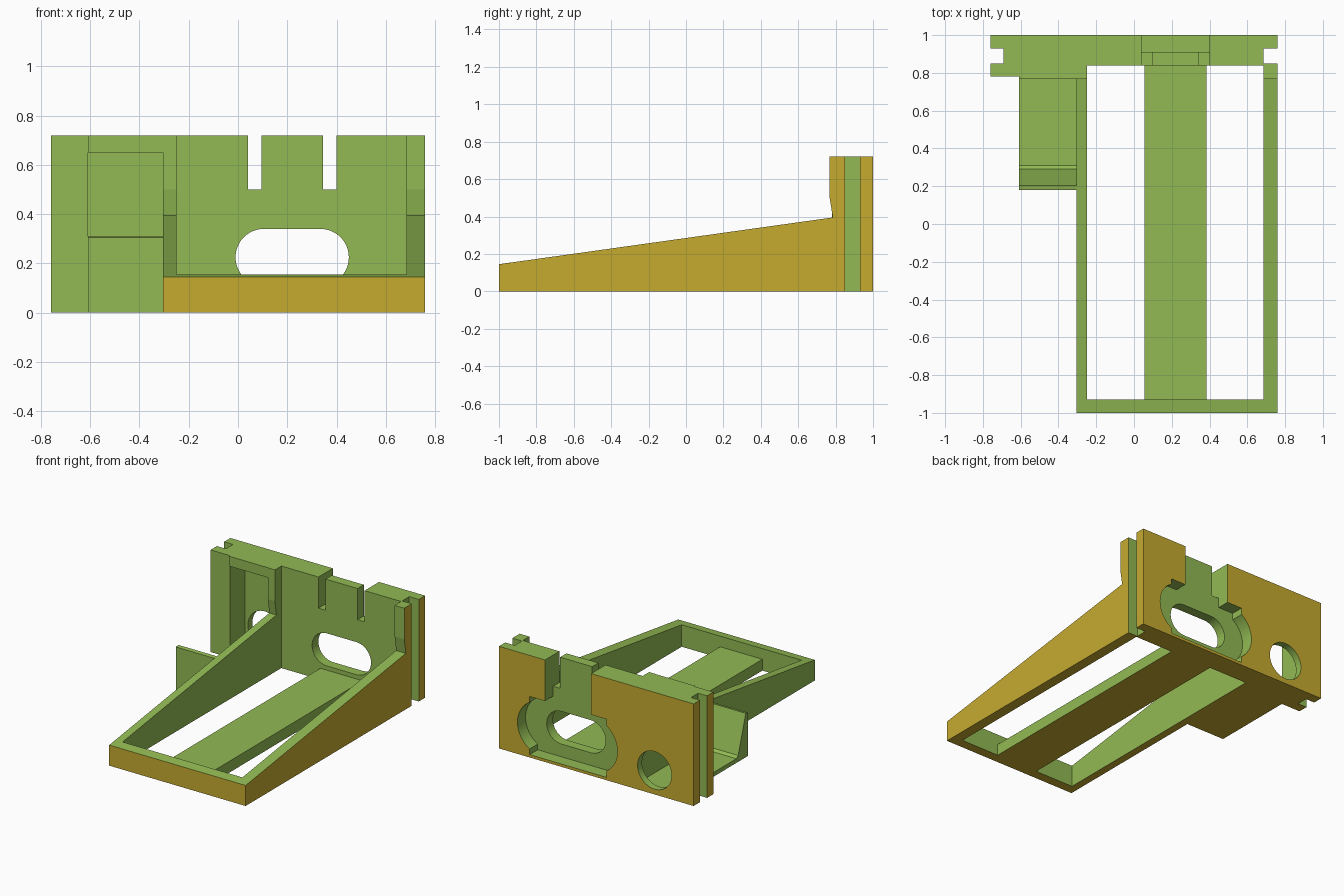
import bpy, bmesh, math
from mathutils import Vector

if "Cube" in bpy.data.objects:
    bpy.data.objects.remove(bpy.data.objects["Cube"])


def material(name, rgb):
    m = bpy.data.materials.new(name)
    m.diffuse_color = (*rgb, 1)
    m.use_nodes = True
    m.node_tree.nodes["Principled BSDF"].inputs["Base Color"].default_value = m.diffuse_color
    return m


GREEN = material("leaf green", (0.287, 0.491, 0.087))
GOLD = material("olive gold", (0.565, 0.407, 0.03))


def prism(name, outline, lo, hi, axis):
    """Extrude a 2D outline along an axis: X takes (y,z), Y takes (x,z), Z takes (x,y)."""
    def place(p, d):
        a, b = p
        return {"X": (d, a, b), "Y": (a, d, b), "Z": (a, b, d)}[axis]
    bm = bmesh.new()
    face = bm.faces.new([bm.verts.new(place(p, lo)) for p in outline])
    ext = bmesh.ops.extrude_face_region(bm, geom=[face])
    move = Vector(place((0, 0), hi - lo))
    bmesh.ops.translate(bm, vec=move, verts=[v for v in ext["geom"] if isinstance(v, bmesh.types.BMVert)])
    bmesh.ops.recalc_face_normals(bm, faces=bm.faces)
    me = bpy.data.meshes.new(name)
    bm.to_mesh(me)
    bm.free()
    ob = bpy.data.objects.new(name, me)
    bpy.context.collection.objects.link(ob)
    return ob


def rect(x0, x1, z0, z1):
    return [(x0, z0), (x1, z0), (x1, z1), (x0, z1)]


def stadium(cx, cz, half, r, n=24):
    pts = []
    for side, start in ((1, -math.pi / 2), (-1, math.pi / 2)):
        for i in range(n + 1):
            a = start + math.pi * i / n
            pts.append((cx + side * half + r * math.cos(a), cz + r * math.sin(a)))
    return pts


def circle(cx, cz, r, n=48):
    return [(cx + r * math.cos(2 * math.pi * i / n), cz + r * math.sin(2 * math.pi * i / n)) for i in range(n)]


def cut(ob, outline, y0, y1):
    """Cut an x/z outline out of the object between two depths."""
    tool = prism("cutter", outline, y0, y1, "Y")
    mod = ob.modifiers.new("cut", "BOOLEAN")
    mod.operation, mod.solver, mod.object = "DIFFERENCE", "EXACT", tool
    dg = bpy.context.evaluated_depsgraph_get()
    me = bpy.data.meshes.new_from_object(ob.evaluated_get(dg))
    ob.modifiers.clear()
    ob.data = me
    bpy.data.objects.remove(tool)


def paint(ob):
    """Gold on the outermost front, back, side and bottom planes, green elsewhere."""
    ob.data.materials.clear()
    ob.data.materials.append(GREEN)
    ob.data.materials.append(GOLD)
    for p in ob.data.polygons:
        c, n = p.center, p.normal
        outer = ((abs(n.x) > 0.9 and abs(c.x) > 0.758)
                 or (abs(n.y) > 0.9 and abs(c.y) > 0.998)
                 or (n.z < -0.9 and c.z < 0.002))
        p.material_index = 1 if outer else 0


# Back plate with a vertical groove at each end
plate = prism("back_plate", [
    (-0.76, 0.78), (-0.61, 0.78), (-0.61, 0.77), (-0.305, 0.77), (-0.305, 0.84), (0.76, 0.84),
    (0.76, 0.85), (0.685, 0.85), (0.685, 0.93), (0.76, 0.93), (0.76, 1.0), (-0.76, 1.0),
    (-0.76, 0.93), (-0.69, 0.93), (-0.69, 0.85), (-0.76, 0.85)], 0, 0.72, "Z")

# Rear pocket with its open top channel
cut(plate, rect(-0.08, 0.52, 0.02, 0.43), 0.91, 1.1)
cut(plate, stadium(0.225, 0.225, 0.2, 0.19), 0.91, 1.1)
cut(plate, rect(0.04, 0.40, 0.4, 0.8), 0.91, 1.1)
# Notches either side of the spring tab
for x in (0.04, 0.345):
    cut(plate, rect(x, x + 0.055, 0.5, 0.8), 0.7, 0.95)
# Long through hole
cut(plate, stadium(0.22, 0.225, 0.115, 0.115), 0.7, 1.1)
# Recess above the tray, and its round hole
cut(plate, rect(-0.61, -0.305, 0.03, 0.65), 0.6, 0.95)
cut(plate, circle(-0.455, 0.17, 0.133), 0.9, 1.1)

# Sloped side walls
wall = [(-1, 0), (-1, 0.145), (0.785, 0.395), (0.768, 0.5), (0.768, 0.72), (0.84, 0.72), (0.84, 0)]
walls = [prism("left_wall", wall, -0.305, -0.25, "X"),
         prism("right_wall", wall, 0.685, 0.76, "X")]

# Front rail and centre strip
rail = prism("front_rail", [(-1, 0), (-1, 0.145), (-0.93, 0.155), (-0.93, 0)], -0.25, 0.685, "X")
strip = prism("centre_strip", rect(0.055, 0.385, 0, 0.08), -0.93, 0.84, "Y")

# Side tray with a wedge-shaped lip
tray = prism("side_tray", [(0.18, 0), (0.18, 0.305), (0.205, 0.31), (0.29, 0.045), (0.31, 0.03),
                           (0.77, 0.03), (0.77, 0)], -0.61, -0.305, "X")

for ob in [plate, rail, strip, tray] + walls:
    paint(ob)

# Smooth the rounded hole walls, keep edges sharp
bpy.ops.object.select_all(action="DESELECT")
plate.select_set(True)
bpy.context.view_layer.objects.active = plate
bpy.ops.object.shade_smooth_by_angle(angle=math.radians(30))
